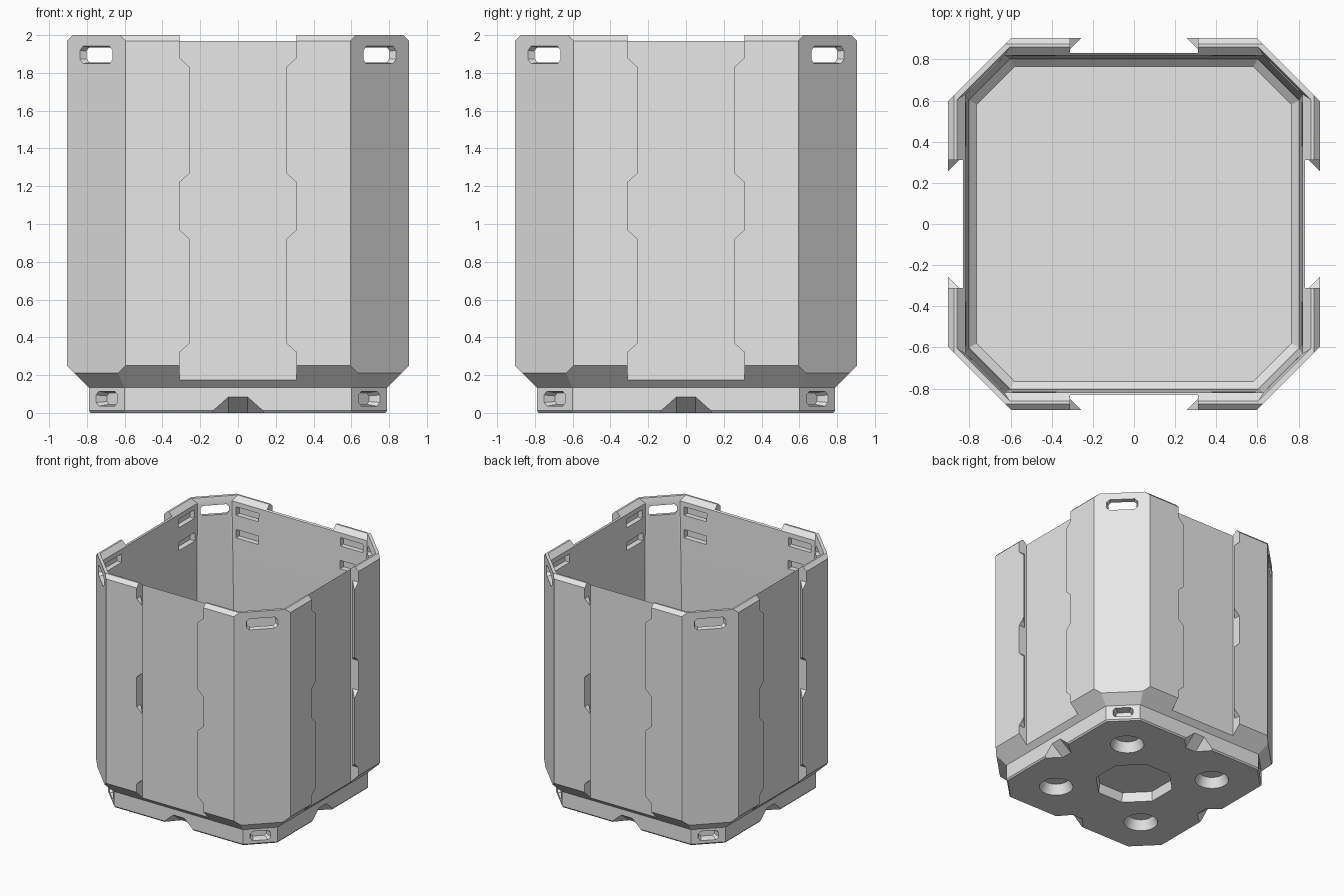
import bpy, bmesh, math
from mathutils import Matrix, Vector

cube = bpy.data.objects.get("Cube")
if cube:
    bpy.data.objects.remove(cube, do_unlink=True)

grey = bpy.data.materials.new("light grey")
grey.use_nodes = True
grey.diffuse_color = (0.8, 0.8, 0.8, 1)
grey.node_tree.nodes["Principled BSDF"].inputs["Base Color"].default_value = (0.8, 0.8, 0.8, 1)


def make_object(name, bm):
    bmesh.ops.recalc_face_normals(bm, faces=bm.faces)
    mesh = bpy.data.meshes.new(name)
    bm.to_mesh(mesh)
    bm.free()
    mesh.materials.append(grey)
    obj = bpy.data.objects.new(name, mesh)
    bpy.context.collection.objects.link(obj)
    return obj


def octagon(z, a, d):
    """Chamfered square: a = half width, d = x + y along the corner faces."""
    b = d - a
    return [(a, -b, z), (a, b, z), (b, a, z), (-b, a, z),
            (-a, b, z), (-a, -b, z), (-b, -a, z), (b, -a, z)]


def loft(name, rings):
    bm = bmesh.new()
    loops = [[bm.verts.new(p) for p in octagon(*r)] for r in rings]
    for low, high in zip(loops, loops[1:]):
        for i in range(8):
            j = (i + 1) % 8
            bm.faces.new((low[i], low[j], high[j], high[i]))
    bm.faces.new(loops[0][::-1])
    bm.faces.new(loops[-1])
    return make_object(name, bm)


def hulls(name, solids, turn=0.0, copies=4):
    """Convex solids, each repeated around the z axis."""
    bm = bmesh.new()
    for k in range(copies):
        rot = Matrix.Rotation(turn + k * math.pi / 2, 3, 'Z')
        for pts in solids:
            verts = [bm.verts.new(rot @ Vector(p)) for p in pts]
            bmesh.ops.convex_hull(bm, input=verts)
    bmesh.ops.dissolve_limit(bm, angle_limit=0.001, verts=bm.verts, edges=bm.edges)
    return make_object(name, bm)


def cut(target, cutter):
    mod = target.modifiers.new("cut", 'BOOLEAN')
    mod.operation = 'DIFFERENCE'
    mod.solver = 'EXACT'
    mod.object = cutter
    bpy.context.view_layer.objects.active = target
    bpy.ops.object.modifier_apply(modifier=mod.name)
    bpy.data.objects.remove(cutter, do_unlink=True)


def box(x, y, z):
    return [(i, j, k) for i in x for j in y for k in z]


def notch(levels):
    """Symmetric front profile of (half width, z), pushed through the ribs."""
    return [(s * x, y, z) for x, z in levels for s in (-1, 1) for y in (0.83, 1.0)]


def slot(z, sections):
    """Slot with clipped corners, tapering between (y, half width, half height)."""
    pts = []
    for y, w, h in sections:
        c = h * 0.5
        pts += [(s * u, y, z + t * v) for u, v in ((w, h - c), (w - c, h))
                for s in (-1, 1) for t in (-1, 1)]
    return pts


def disc(x, y, z, r, n):
    return [(x + r * math.cos(math.tau * (i + 0.5) / n),
             y + r * math.sin(math.tau * (i + 0.5) / n), z) for i in range(n)]


# Container shell with open cavity
shell = loft("container_shell", [(0.135, 0.79, 1.39), (0.21, 0.865, 1.5), (0.25, 0.905, 1.5),
                                 (1.97, 0.905, 1.5), (2.0, 0.875, 1.5)])
cut(shell, loft("cavity", [(0.155, 0.765, 1.345), (0.19, 0.80, 1.40), (1.0, 0.803, 1.405),
                           (1.96, 0.82, 1.45), (2.0, 0.86, 1.465), (2.02, 0.88, 1.475)]))

# Dovetail channel down the middle of every side
rail = [(s * x, y, z) for x, y in ((0.31, 0.83), (0.31, 0.85), (0.20, 0.96))
        for s in (-1, 1) for z in (0.1, 2.1)]
cut(shell, hulls("channels", [rail]))

# Wider notches along the channel edges
cut(shell, hulls("edge_notches", [
    notch([(0.31, 0.1), (0.31, 0.32), (0.255, 0.37)]),
    notch([(0.255, 0.92), (0.31, 0.97), (0.31, 1.22), (0.255, 1.27)]),
    notch([(0.255, 1.83), (0.31, 1.88), (0.31, 2.1)])]))

# Lower rim between the corner plates
cut(shell, hulls("rim_gaps", [box((-0.31, 0.31), (0.7, 1.0), (1.97, 2.1))]))

# Grip slots through the corners
cut(shell, hulls("corner_slots", [slot(1.895, [(0.99, 0.10, 0.035), (1.07, 0.125, 0.048)])],
                 math.pi / 4))

# Shallow grooves inside, next to the corners
cut(shell, hulls("inner_grooves", [
    box(sorted((s * 0.38, s * 0.59)), (0.76, 0.86), (z, z + 0.07))
    for s in (-1, 1) for z in (1.66, 1.85)]))

# Base block
base = loft("base", [(0, 0.78, 1.376), (0.012, 0.79, 1.39), (0.14, 0.79, 1.39)])
lift = [(s * x, y, z) for s in (-1, 1)
        for x, y, z in ((0.16, 0.81, -0.01), (0.05, 0.81, 0.085), (0.05, 0.79, 0.085),
                        (0.145, 0.79, 0.0), (0.05, 0.67, -0.01))]
cut(base, hulls("lifting_notches", [lift]))
cut(base, hulls("base_slots", [slot(0.075, [(0.92, 0.06, 0.03), (0.995, 0.083, 0.041)])],
                math.pi / 4))

# Round foot sockets and central pocket underneath
cut(base, hulls("foot_sockets", [disc(0.43, 0.43, -0.01, 0.135, 32)
                                 + disc(0.43, 0.43, 0.08, 0.10, 32)]))
cut(base, hulls("centre_pocket", [disc(0, 0, -0.01, 0.31, 8) + disc(0, 0, 0.08, 0.30, 8)],
                copies=1))

bpy.ops.object.select_all(action='DESELECT')
for obj in (shell, base):
    obj.select_set(True)
bpy.context.view_layer.objects.active = shell
bpy.ops.object.shade_smooth_by_angle(angle=math.radians(25))
